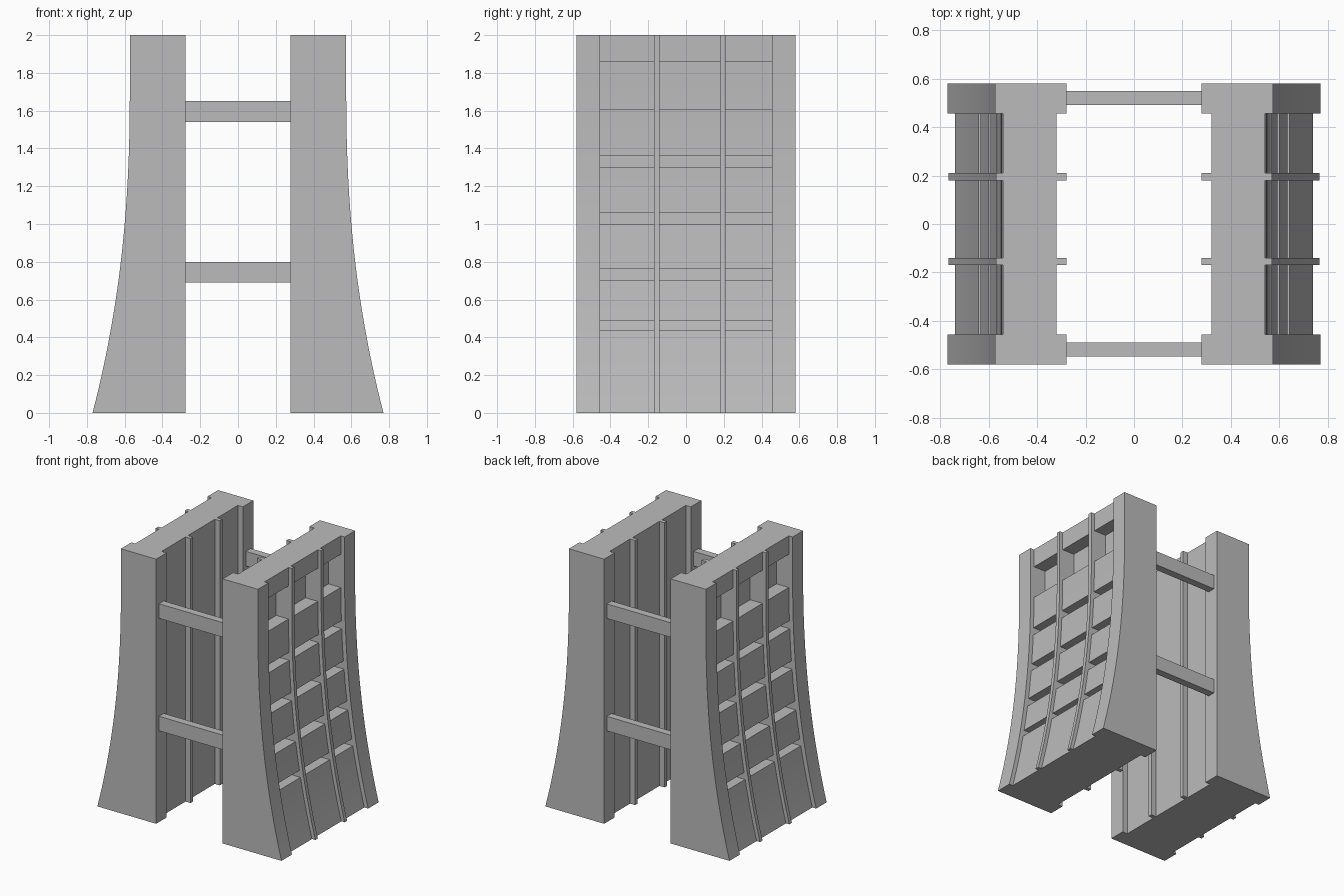
import bpy
import math

cube = bpy.data.objects.get("Cube")
if cube:
    bpy.data.objects.remove(cube, do_unlink=True)

concrete = bpy.data.materials.new("concrete_grey")
concrete.use_nodes = True
GREY = (0.5, 0.5, 0.5, 1)
concrete.diffuse_color = GREY
concrete.node_tree.nodes["Principled BSDF"].inputs["Base Color"].default_value = GREY

INNER, WALL = 0.278, 0.32
PIER_Y, END_Y = 0.455, 0.58
FINS = [(-0.17, -0.14), (0.18, 0.21)]


def flare(z):
    """Outer face of the tower: upright above, sweeping out to the foot."""
    return 0.573 + 0.197 * max(0, 1 - z / 1.7) ** 2.24


def slab(name, inner, inset, y0, y1, z0=0, z1=2, inner_inset=None):
    """Upright slice of the tower with a curved outer face, mirrored in x."""
    steps = max(2, math.ceil((z1 - z0) * 14))
    heights = [z0 + (z1 - z0) * i / steps for i in range(steps + 1)]
    outline = [(flare(z) - inset, z) for z in heights]
    if inner_inset is None:
        outline += [(inner, z1), (inner, z0)]
    else:
        outline += [(flare(z) - inner_inset, z) for z in (z1, z0)]
    n = len(outline)
    verts = [(x, y, z) for y in (y0, y1) for x, z in outline]
    faces = [tuple(range(n)), tuple(reversed(range(n, 2 * n)))]
    for i in range(n):
        j = (i + 1) % n
        faces.append((j, i, n + i, n + j))
    mesh = bpy.data.meshes.new(name)
    mesh.from_pydata(verts, [], faces)
    mesh.materials.append(concrete)
    obj = bpy.data.objects.new(name, mesh)
    bpy.context.collection.objects.link(obj)
    mirror = obj.modifiers.new("other_tower", "MIRROR")
    mirror.use_mirror_merge = False
    bpy.ops.object.select_all(action="DESELECT")
    obj.select_set(True)
    bpy.context.view_layer.objects.active = obj
    bpy.ops.object.shade_smooth_by_angle(angle=math.radians(30))


# Solid end piers and thin dividing fins
slab("front_pier", INNER, 0, -END_Y, -PIER_Y)
slab("back_pier", INNER, 0, PIER_Y, END_Y)
for k, (a, b) in enumerate(FINS):
    slab(f"fin_{k + 1}", INNER, 0.004, a, b)

# Recessed wall and the stacked blocks in each bay
bays = [(-PIER_Y, FINS[0][0]), (FINS[0][1], FINS[1][0]), (FINS[1][1], PIER_Y)]
rows = [(0, 0.44), (0.49, 0.70), (0.765, 1.0), (1.06, 1.30), (1.36, 1.61), (1.86, 2)]
for k, (a, b) in enumerate(bays):
    slab(f"bay_wall_{k + 1}", WALL, 0.135, a, b)
    for r, (low, high) in enumerate(rows):
        slab(f"bay_{k + 1}_block_{r + 1}", 0, 0.032, a, b, low, high, inner_inset=0.14)

# Cross beams joining the towers
for side, y in (("front", -0.518), ("back", 0.52)):
    for level, z in (("lower", 0.745), ("upper", 1.595)):
        bpy.ops.mesh.primitive_cube_add(size=1, location=(0, y, z))
        beam = bpy.context.object
        beam.name = f"{side}_{level}_beam"
        beam.scale = (2 * INNER, 0.057, 0.11)
        beam.data.materials.append(concrete)
